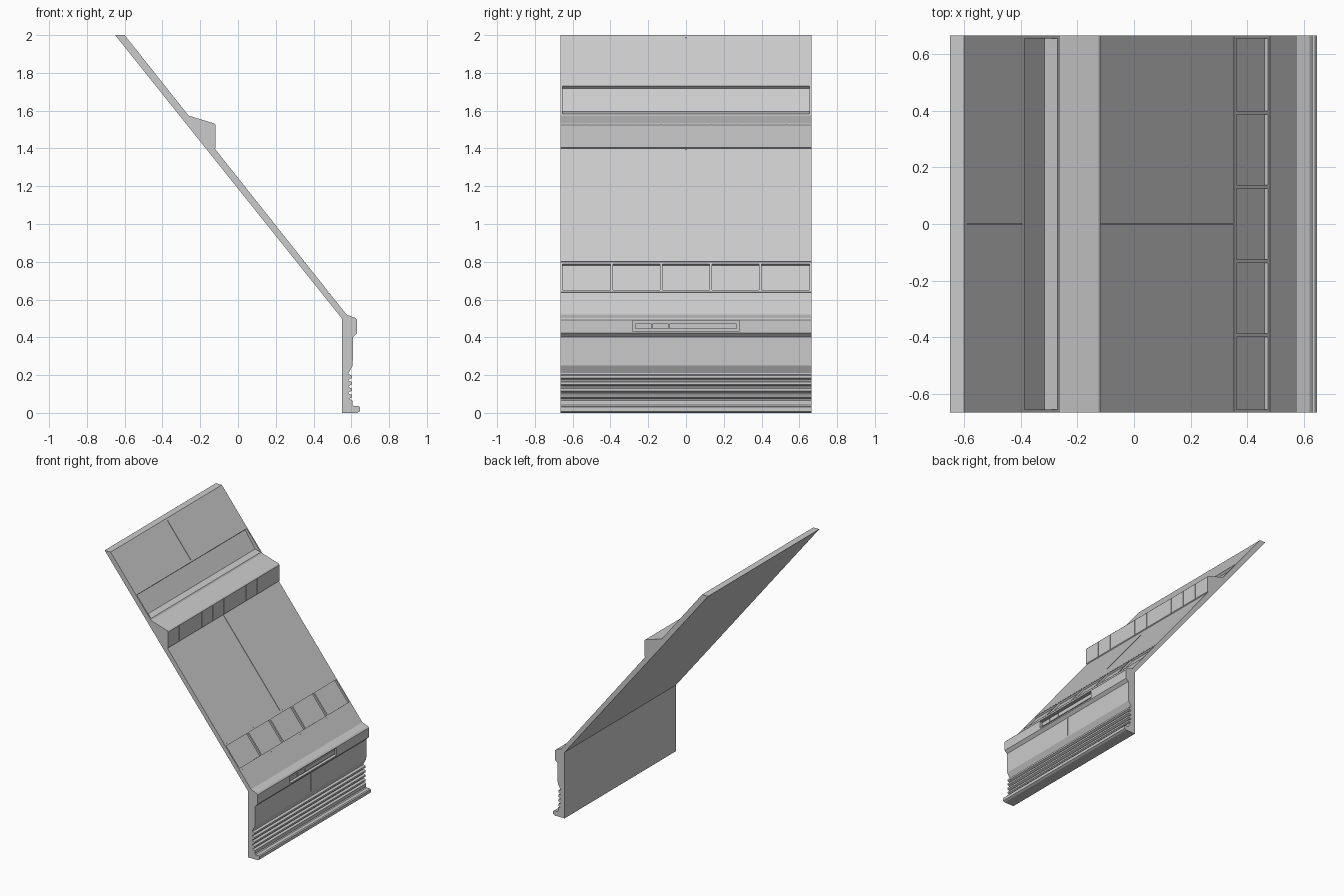
import bpy, bmesh

if "Cube" in bpy.data.objects:
    bpy.data.objects.remove(bpy.data.objects["Cube"])

HALF = 0.665          # half of the width along y
grey = bpy.data.materials.new("plain_grey")
grey.use_nodes = True
grey.diffuse_color = (0.6, 0.6, 0.6, 1)
grey.node_tree.nodes["Principled BSDF"].inputs["Base Color"].default_value = (0.6, 0.6, 0.6, 1)


def extrude(name, profile, y0=-HALF, y1=HALF):
    """Extrude an (x, z) profile along y."""
    bm = bmesh.new()
    face = bm.faces.new([bm.verts.new((x, y0, z)) for x, z in profile])
    geo = bmesh.ops.extrude_face_region(bm, geom=[face])["geom"]
    moved = [v for v in geo if isinstance(v, bmesh.types.BMVert)]
    bmesh.ops.translate(bm, verts=moved, vec=(0, y1 - y0, 0))
    bmesh.ops.recalc_face_normals(bm, faces=bm.faces)
    mesh = bpy.data.meshes.new(name)
    bm.to_mesh(mesh)
    bm.free()
    mesh.materials.append(grey)
    obj = bpy.data.objects.new(name, mesh)
    bpy.context.collection.objects.link(obj)
    return obj


def cut(target, profile, y0, y1):
    """Carve an extruded profile out of a part and discard the cutter."""
    cutter = extrude("cutter", profile, y0, y1)
    cutter.hide_render = True
    mod = target.modifiers.new("cut", 'BOOLEAN')
    mod.operation, mod.solver, mod.object = 'DIFFERENCE', 'EXACT', cutter
    bpy.context.view_layer.objects.active = target
    bpy.ops.object.modifier_apply(modifier=mod.name)
    bpy.data.objects.remove(cutter)


def box(x0, x1, z0, z1):
    return [(x0, z0), (x1, z0), (x1, z1), (x0, z1)]


def slope_z(x):
    return 2 - 1.2596 * (x + 0.6)


def slope_band(x0, x1, depth):
    """Cutter profile sunk at right angles into the sloped surface."""
    nx, nz = 0.783, 0.622
    return [(x + nx * d, slope_z(x) + nz * d)
            for x, d in ((x0, -depth), (x1, -depth), (x1, 0.03), (x0, 0.03))]


# Sloped slab
slab = extrude("sloped_panel", [(-0.65, 2), (-0.6, 2), (0.575, 0.52), (0.55, 0.5)])

# Wide upper recess with a flatter sill
cut(slab, [(-0.365, 1.751), (-0.4, 1.718), (-0.315, 1.595), (-0.268, 1.583), (-0.24, 1.62)],
    -0.655, 0.655)

# Row of five shallow trays
pitch = 1.31 / 5
for i in range(5):
    y = -0.655 + i * pitch
    cut(slab, slope_band(0.362, 0.472, 0.014),
        y + (0.006 if i else 0), y + pitch - (0.006 if i < 4 else 0))

# Seams across and along the slope
for x in (0.351, 0.48):
    cut(slab, slope_band(x, x + 0.002, 0.004), -0.7, 0.7)
for x0, x1 in ((-0.59, -0.395), (-0.12, 0.351)):
    cut(slab, slope_band(x0, x1, 0.004), -0.002, 0.002)

# Projecting ledge with a face split into panels
ledge = extrude("ledge", [(-0.272, 1.577), (-0.125, 1.532), (-0.118, 1.525), (-0.118, 1.405),
                          (-0.126, 1.398), (-0.15, 1.4), (-0.28, 1.56)])
for i in range(1, 10):
    y = -HALF + i * 2 * HALF / 10
    cut(ledge, box(-0.123, -0.1, 1.404, 1.526), y - 0.002, y + 0.002)

# Lower wall with a base lip and louvre bars
wall_profile = [(0.55, 0), (0.63, 0), (0.645, 0.008), (0.645, 0.03), (0.638, 0.036),
                (0.612, 0.036), (0.606, 0.042), (0.606, 0.066)]
for i in range(4):
    z = 0.074 + i * 0.034
    wall_profile += [(0.586, z), (0.603, z + 0.009), (0.603, z + 0.022), (0.586, z + 0.028)]
wall_profile += [(0.586, 0.212), (0.607, 0.25), (0.61, 0.402), (0.575, 0.402),
                 (0.575, 0.52), (0.55, 0.5)]
wall = extrude("lower_wall", wall_profile)
cut(wall, box(0.604, 0.63, 0.252, 0.399), -0.002, 0.002)

# Bumper rail with a long slot and a bar inside it
bumper = extrude("bumper_rail", [(0.575, 0.52), (0.62, 0.503), (0.63, 0.493), (0.63, 0.422),
                                 (0.61, 0.402), (0.575, 0.402)])
cut(bumper, box(0.608, 0.66, 0.432, 0.488), -0.28, 0.28)
for i, (y0, y1) in enumerate(((-0.268, -0.182), (-0.178, -0.092), (-0.088, 0.268))):
    extrude(f"slot_bar_{i + 1}", box(0.6, 0.622, 0.444, 0.474), y0, y1)
